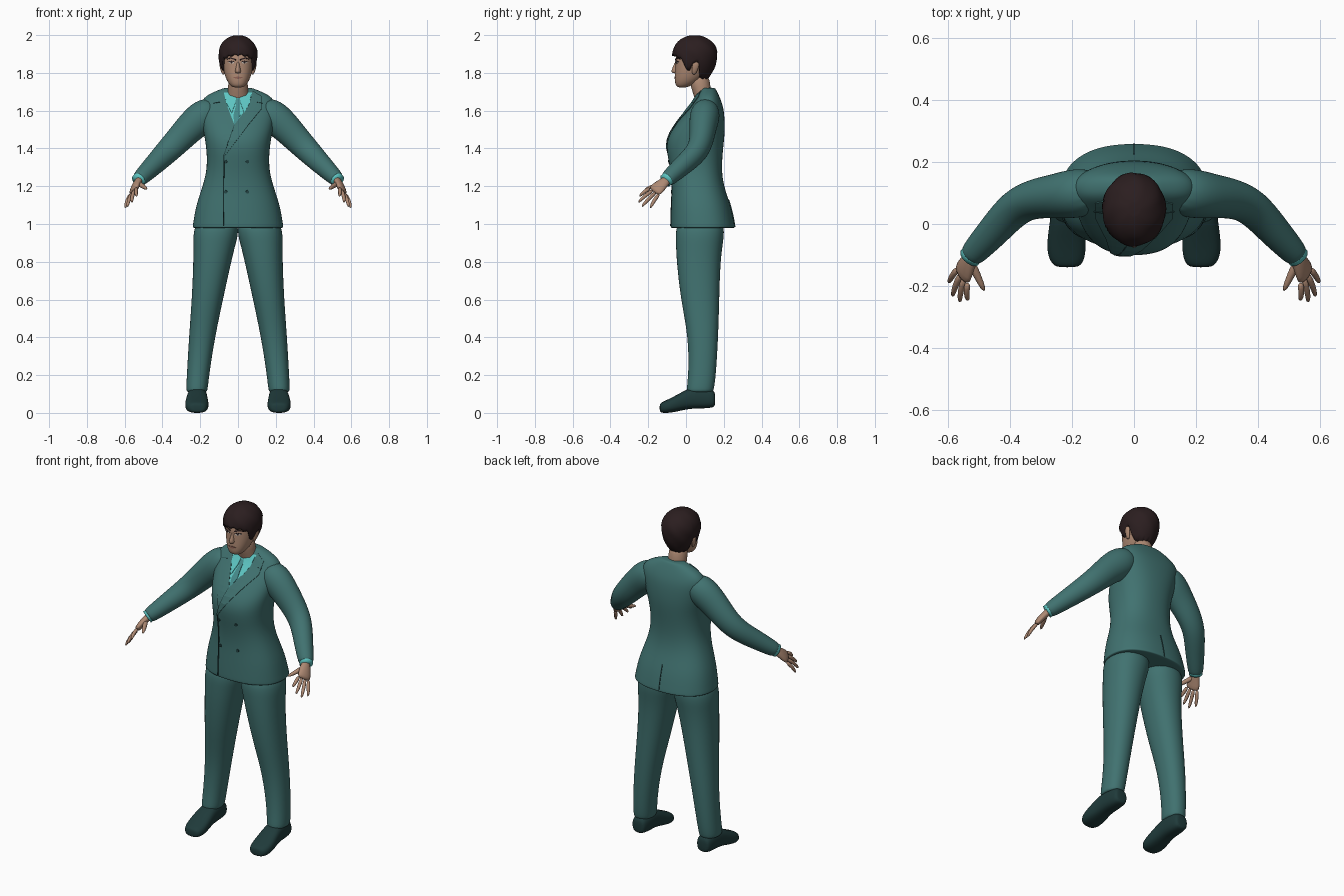
import bpy, bmesh, math
from mathutils import Vector
from mathutils.bvhtree import BVHTree

if "Cube" in bpy.data.objects:
    bpy.data.objects.remove(bpy.data.objects["Cube"])


def material(name, r, g, b):
    m = bpy.data.materials.new(name)
    m.use_nodes = True
    m.diffuse_color = (r, g, b, 1)
    bsdf = m.node_tree.nodes["Principled BSDF"]
    bsdf.inputs["Base Color"].default_value = (r, g, b, 1)
    bsdf.inputs["Roughness"].default_value = 0.8
    return m


SUIT = material("teal suit", .052, .168, .162)
SEAM = material("dark teal seam", .018, .06, .06)
SHOE = material("dark shoe leather", .014, .043, .043)
SHIRT = material("pale cyan shirt", .11, .56, .54)
TIE = material("mid teal tie", .06, .26, .26)
SKIN = material("skin", .42, .25, .17)
HAIR = material("dark brown hair", .024, .013, .014)
LIPS = material("lips", .27, .12, .09)
EYE = material("eye white", .55, .5, .45)


def finish(name, bm, mat, mirror=False, subsurf=0, smooth=True, thick=0):
    bmesh.ops.recalc_face_normals(bm, faces=bm.faces)
    mesh = bpy.data.meshes.new(name)
    bm.to_mesh(mesh)
    bm.free()
    mesh.materials.append(mat)
    for p in mesh.polygons:
        p.use_smooth = smooth
    ob = bpy.data.objects.new(name, mesh)
    bpy.context.scene.collection.objects.link(ob)
    if thick:
        mod = ob.modifiers.new("thickness", "SOLIDIFY")
        mod.thickness, mod.offset = thick, 0
    if mirror:
        ob.modifiers.new("mirror", "MIRROR").use_mirror_merge = False
    if subsurf:
        mod = ob.modifiers.new("smooth", "SUBSURF")
        mod.levels = mod.render_levels = subsurf
    return ob


def ring(c, u, v, n=16, power=2.0):
    """Superellipse around c with half axes u and v."""
    def bend(t):
        return math.copysign(abs(t) ** (2 / power), t)
    angles = [math.tau * i / n for i in range(n)]
    return [Vector(c) + Vector(u) * bend(math.cos(a)) + Vector(v) * bend(math.sin(a)) for a in angles]


def skin_rings(bm, rings):
    rows = [[bm.verts.new(p) for p in r] for r in rings]
    n = len(rows[0])
    for a, b in zip(rows, rows[1:]):
        for i in range(n):
            j = (i + 1) % n
            bm.faces.new((a[i], a[j], b[j], b[i]))
    bm.faces.new(rows[0])
    bm.faces.new(rows[-1])


def stack(name, rows, mat, power=2.0, n=16, **kw):
    """Horizontal sections: z, centre x, half width, front y, back y."""
    bm = bmesh.new()
    skin_rings(bm, [ring((cx, (f + b) / 2, z), (w, 0, 0), (0, (b - f) / 2, 0), n, power)
                    for z, cx, w, f, b in rows])
    return finish(name, bm, mat, **kw)


def tube(bm, path, across, n=12):
    """Sections along a path of (point, half width, half depth)."""
    pts = [Vector(p[0]) for p in path]
    rings = []
    for i, (p, ru, rv) in enumerate(path):
        t = (pts[min(i + 1, len(pts) - 1)] - pts[max(i - 1, 0)]).normalized()
        u = Vector(across)
        u = (u - t * u.dot(t)).normalized()
        rings.append(ring(p, u * ru, t.cross(u) * rv, n))
    skin_rings(bm, rings)


def plate(name, left, right, target, mat, off=.003, side=-1, mirror=False, fine=4):
    """Thin strip between two (x, z) edges, laid on the target surface."""
    tree = BVHTree.FromObject(target, bpy.context.evaluated_depsgraph_get())

    def refine(edge):
        pts = [Vector(p) for p in edge]
        out = [a.lerp(b, k / fine) for a, b in zip(pts, pts[1:]) for k in range(fine)]
        return out + [pts[-1]]
    bm = bmesh.new()
    rows = []
    for a, b in zip(refine(left), refine(right)):
        row = []
        for k in range(fine + 1):
            x, z = a.lerp(b, k / fine)
            hit = tree.ray_cast(Vector((x, side, z)), Vector((0, -side, 0)))[0]
            if hit is None:
                hit = tree.find_nearest(Vector((x, side * .1, z)))[0]
            row.append(bm.verts.new(hit + Vector((0, side * off, 0))))
        rows.append(row)
    for a, b in zip(rows, rows[1:]):
        for k in range(fine):
            bm.faces.new((a[k], a[k + 1], b[k + 1], b[k]))
    return finish(name, bm, mat, mirror, smooth=False, thick=.004)


def line(name, path, width, target, mat, **kw):
    return plate(name, [(x - width, z) for x, z in path], [(x + width, z) for x, z in path], target, mat, **kw)


def disc(name, x, z, r, target, mat, **kw):
    arc = [math.pi * (k / 6 - .5) for k in range(7)]
    return plate(name, [(x - r * math.cos(a), z + r * math.sin(a)) for a in arc],
                 [(x + r * math.cos(a), z + r * math.sin(a)) for a in arc], target, mat, fine=2, **kw)


# Jacket body
jacket = stack("jacket", [
    (.978, 0, .235, -.075, .25), (.98, 0, .243, -.083, .262), (1.0, 0, .24, -.083, .258),
    (1.1, 0, .224, -.08, .238), (1.2, 0, .188, -.075, .2), (1.3, 0, .162, -.085, .188),
    (1.42, 0, .17, -.112, .2), (1.5, 0, .187, -.078, .208), (1.6, 0, .203, .0, .203),
    (1.65, 0, .2, .042, .188), (1.687, 0, .16, .062, .172), (1.715, 0, .088, .082, .158),
    (1.722, 0, .07, .09, .15)], SUIT, power=2.35, n=24, subsurf=2)

# Trouser legs and shoes
stack("trouser_legs", [
    (1.03, .11, .11, -.045, .2), (.95, .117, .122, -.058, .205), (.9, .124, .115, -.056, .198),
    (.8, .136, .102, -.052, .184), (.6, .162, .084, -.03, .178), (.4, .191, .07, .012, .172),
    (.2, .212, .06, .012, .16), (.115, .218, .058, .0, .148), (.11, .218, .05, .01, .14)],
    SUIT, power=2.2, mirror=True, subsurf=2)
bm = bmesh.new()
skin_rings(bm, [ring((x, y, (lo + hi) / 2), (w, 0, 0), (0, 0, (hi - lo) / 2), 16, 2.6)
                for y, x, w, lo, hi in [
    (.155, .215, .03, .04, .1), (.145, .215, .045, .026, .125), (.08, .215, .052, .022, .14),
    (.02, .216, .054, .022, .135), (-.04, .218, .062, .008, .1), (-.095, .218, .064, -.002, .072),
    (-.13, .216, .05, .0, .056), (-.14, .215, .03, .008, .045)]])
finish("shoes", bm, SHOE, mirror=True, subsurf=2)

# Sleeves with shirt cuffs
bm = bmesh.new()
tube(bm, [((.11, .11, 1.62), .06, .06), ((.175, .1, 1.58), .094, .085), ((.25, .09, 1.515), .083, .073),
          ((.315, .083, 1.445), .074, .066), ((.38, .06, 1.378), .066, .06), ((.45, -.02, 1.308), .055, .054),
          ((.522, -.098, 1.238), .043, .043), ((.525, -.102, 1.235), .036, .036)], (.7, 0, .7), 16)
finish("sleeves", bm, SUIT, mirror=True, subsurf=2)
bm = bmesh.new()
tube(bm, [((.515, -.09, 1.245), .036, .036), ((.53, -.108, 1.23), .037, .037)], (.7, 0, .7), 16)
finish("shirt_cuffs", bm, SHIRT, mirror=True)

# Hands: palm, four fanned fingers and a thumb
spread = Vector((.055, .085, -.055)).normalized()
knuckle = Vector((.556, -.172, 1.168))
bm = bmesh.new()
tube(bm, [((.517, -.093, 1.24), .026, .021), ((.533, -.12, 1.217), .031, .021),
          ((.548, -.15, 1.19), .042, .019), (knuckle, .042, .015)], spread)
tips = [(.535, -.248, 1.145), (.562, -.254, 1.112), (.586, -.236, 1.088), (.598, -.19, 1.082)]
for i, tip in enumerate(tips):
    base = knuckle + spread * (.021 * (i - 1.5)) + Vector((-.004, .008, .008))
    mid = base.lerp(Vector(tip), .55) + Vector((.006, -.004, .004))
    tube(bm, [(base, .012, .012), (mid, .011, .011), (tip, .007, .007)], spread, 8)
tube(bm, [((.53, -.118, 1.22), .017, .017), ((.506, -.165, 1.2), .014, .014),
          ((.481, -.22, 1.185), .008, .008)], spread, 8)
finish("hands", bm, SKIN, mirror=True, subsurf=1)

# Neck, head, nose and ears
stack("neck", [(1.62, 0, .066, .055, .15), (1.68, 0, .056, .042, .138), (1.72, 0, .053, .025, .13),
               (1.8, 0, .053, .01, .125)], SKIN, subsurf=1)
head = stack("head", [
    (1.722, 0, .022, -.04, .0), (1.732, 0, .042, -.056, .03), (1.765, 0, .064, -.062, .085),
    (1.81, 0, .078, -.06, .12), (1.85, 0, .083, -.058, .135), (1.9, 0, .084, -.056, .14),
    (1.95, 0, .07, -.03, .12), (1.97, 0, .04, .0, .09)], SKIN, power=2.2, subsurf=2)
stack("nose", [(1.865, 0, .008, -.058, -.02), (1.835, 0, .011, -.068, -.02), (1.808, 0, .018, -.083, -.02),
               (1.796, 0, .015, -.07, -.02)], SKIN, n=12, subsurf=1)
bm = bmesh.new()
tube(bm, [((.074, .04, 1.79), .008, .006), ((.083, .045, 1.81), .015, .009), ((.09, .052, 1.845), .021, .01),
          ((.09, .054, 1.86), .012, .007)], (0, 1, 0))
finish("ears", bm, SKIN, mirror=True, subsurf=1)

# Hair: cap with a hairline that drops from the forehead to the nape
HAIRLINE = [(-1, 1.768), (-.35, 1.775), (-.2, 1.855), (.15, 1.855), (.25, 1.805),
            (.45, 1.82), (.6, 1.875), (1, 1.895)]


def hairline(f):
    for (a, za), (b, zb) in zip(HAIRLINE, HAIRLINE[1:]):
        if f <= b:
            return za + (zb - za) * (f - a) / (b - a)
    return HAIRLINE[-1][1]


def hair_point(a, t, inset=1.0):
    low = hairline(-math.sin(a)) + .005 * math.sin(a * 17)
    z = low + (1.9985 - low) * math.sin(t * math.pi / 2)
    k = math.sqrt(1 - ((z - 1.9) / .1) ** 2) if z > 1.9 else 1 - .4 * ((1.9 - z) / .13) ** 2
    k *= inset * (1 + .015 * math.sin(a * 7 + z * 60))
    return Vector((.103 * k * math.cos(a), .047 + .119 * k * math.sin(a), z))


bm = bmesh.new()
angles = [math.tau * i / 64 for i in range(64)]
skin_rings(bm, [[hair_point(a, 0, .7) for a in angles]]
           + [[hair_point(a, t / 14) for a in angles] for t in range(15)])
finish("hair", bm, HAIR)

# Painted face details
bpy.context.view_layer.update()
plate("eyes", [(.018, 1.853), (.032, 1.848), (.05, 1.855)], [(.018, 1.855), (.034, 1.861), (.05, 1.857)],
      head, EYE, off=.001, mirror=True)
disc("irises", .034, 1.855, .0055, head, HAIR, off=.002, mirror=True)
plate("eyelids", [(.015, 1.855), (.034, 1.861), (.053, 1.857)], [(.015, 1.858), (.034, 1.865), (.053, 1.859)],
      head, HAIR, off=.002, mirror=True)
plate("eyebrows", [(.012, 1.866), (.04, 1.876), (.06, 1.871)], [(.012, 1.873), (.04, 1.883), (.06, 1.874)],
      head, HAIR, off=.002, mirror=True)
plate("mouth", [(-.025, 1.774), (0, 1.768), (.025, 1.774)], [(-.025, 1.776), (0, 1.781), (.025, 1.776)],
      head, LIPS, off=.001)

# Shirt front, collar and tie
plate("shirt_front", [(-.075, 1.695), (-.06, 1.63), (-.02, 1.525)], [(.075, 1.695), (.055, 1.63), (-.012, 1.525)],
      jacket, SHIRT, off=.001)
bm = bmesh.new()
skin_rings(bm, [ring((0, .097, z), (w, 0, 0), (0, .056, .024), 24)
                for z, w in [(1.645, .07), (1.67, .068), (1.69, .063)]])
finish("shirt_collar", bm, SHIRT)
plate("collar_wings", [(.07, 1.69), (.062, 1.64), (.034, 1.59)], [(.01, 1.67), (.014, 1.64), (.032, 1.59)],
      jacket, SHIRT, off=.007, mirror=True)
plate("tie", [(-.016, 1.662), (-.01, 1.63), (-.024, 1.575), (-.02, 1.525)],
      [(.016, 1.662), (.01, 1.63), (.012, 1.575), (-.012, 1.525)], jacket, TIE, off=.005)

# Lapels, front closure, buttons and back vent
plate("left_lapel", [(.078, 1.705), (.058, 1.63), (-.018, 1.525), (-.075, 1.36)],
      [(.125, 1.675), (.125, 1.61), (.055, 1.525), (-.07, 1.36)], jacket, SUIT, off=.006)
plate("right_lapel", [(-.125, 1.675), (-.125, 1.61), (-.09, 1.525), (-.07, 1.42)],
      [(-.078, 1.705), (-.06, 1.63), (-.019, 1.525), (-.058, 1.42)], jacket, SUIT, off=.004)
line("lapel_notches", [(.1, 1.645), (.126, 1.64)], .004, jacket, SEAM, off=.008, mirror=True)
line("front_closure", [(-.018, 1.527), (-.074, 1.365), (-.076, 1.2), (-.078, .99)], .0022, jacket, SEAM, off=.006)
for i, (x, z) in enumerate([(-.066, 1.33), (-.066, 1.17), (.05, 1.33), (.05, 1.17)]):
    disc("button_%d" % (i + 1), x, z, .009, jacket, SEAM, off=.004)
line("back_vent", [(0, 1.13), (0, .985)], .0022, jacket, SEAM, off=.002, side=1)
